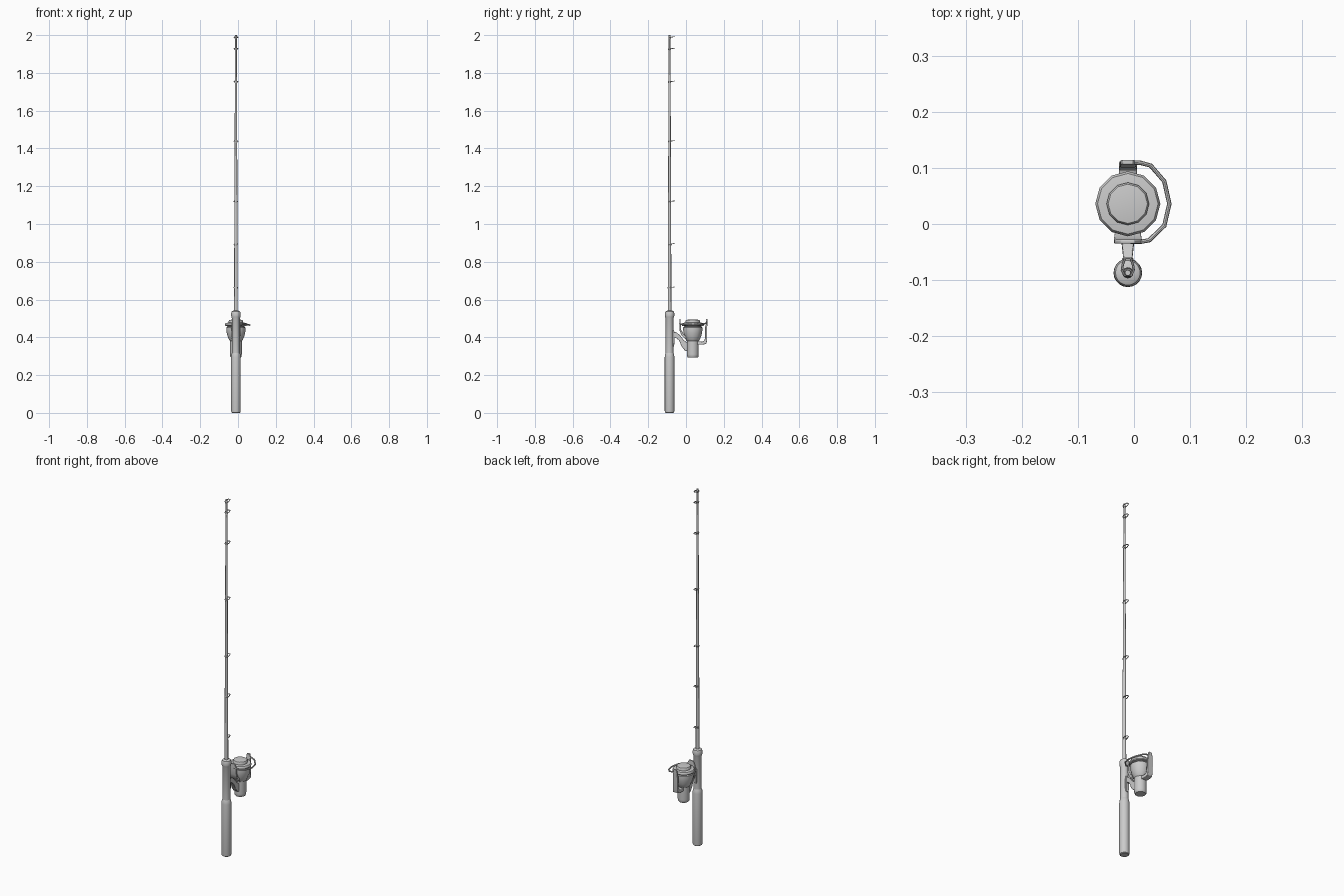
import bpy, math
from mathutils import Vector

CX, ROD_Y, REEL_Y = -0.011, -0.087, 0.036


def make(name, verts, faces, smooth=True):
    me = bpy.data.meshes.new(name)
    me.from_pydata(verts, [], faces)
    ob = bpy.data.objects.new(name, me)
    bpy.context.collection.objects.link(ob)
    bpy.ops.object.select_all(action='DESELECT')
    bpy.context.view_layer.objects.active = ob
    ob.select_set(True)
    bpy.ops.object.mode_set(mode='EDIT')
    bpy.ops.mesh.select_all(action='SELECT')
    bpy.ops.mesh.normals_make_consistent(inside=False)
    bpy.ops.object.mode_set(mode='OBJECT')
    if smooth:
        bpy.ops.object.shade_smooth_by_angle(angle=math.radians(35))
    return ob


def bridge(n_rings, n, closed=False):
    faces = []
    for i in range(n_rings if closed else n_rings - 1):
        k = (i + 1) % n_rings
        faces += [(i*n + j, i*n + (j+1) % n, k*n + (j+1) % n, k*n + j) for j in range(n)]
    if not closed:
        faces += [tuple(range(n))[::-1], tuple(range((n_rings-1)*n, n_rings*n))]
    return faces


def lathe(name, profile, y, n):
    """Revolve (radius, z) points round a vertical axis."""
    verts = [(CX + r*math.sin(2*math.pi*j/n), y + r*math.cos(2*math.pi*j/n), z)
             for r, z in profile for j in range(n)]
    return make(name, verts, bridge(len(profile), n))


def tube(name, pts, r, n=6, closed=False):
    """Round wire following a path that stays near horizontal."""
    pts = [Vector(p) for p in pts]
    m, verts = len(pts), []
    for i, p in enumerate(pts):
        a = pts[(i-1) % m] if closed else pts[max(i-1, 0)]
        b = pts[(i+1) % m] if closed else pts[min(i+1, m-1)]
        side = (b - a).cross(Vector((0, 0, 1))).normalized()
        up = side.cross(b - a).normalized()
        for j in range(n):
            t = 2*math.pi*j/n
            verts.append(p + side*r*math.cos(t) + up*r*math.sin(t))
    return make(name, verts, bridge(m, n, closed))


def strap(name, sections, bevel=0.002):
    """Rectangular bar; each section = (y0, z0, y1, z1, half width)."""
    verts = []
    for y0, z0, y1, z1, w in sections:
        verts += [(CX-w, y0, z0), (CX+w, y0, z0), (CX+w, y1, z1), (CX-w, y1, z1)]
    ob = make(name, verts, bridge(len(sections), 4))
    mod = ob.modifiers.new("bevel", 'BEVEL')
    mod.width = bevel
    mod.segments = 2
    return ob


# Rod: grip, reel seat with end collar, tapering blank
lathe("grip", [(0.020, 0), (0.024, 0.003), (0.0255, 0.010), (0.0255, 0.295),
               (0.024, 0.308), (0.0205, 0.318)], ROD_Y, 20)
lathe("reel_seat", [(0.0205, 0.31), (0.0205, 0.50), (0.024, 0.508), (0.025, 0.515),
                    (0.025, 0.528), (0.022, 0.537), (0.014, 0.541)], ROD_Y, 20)
lathe("blank", [(0.0095, 0.53), (0.0088, 0.90), (0.0075, 1.20),
                (0.0065, 1.50), (0.0055, 1.80), (0.005, 2.0)], ROD_Y, 12)

# Line guides: pinched wire loop with a small eye, tilted slightly up
for i, z in enumerate((0.662, 0.892, 1.118, 1.437, 1.752, 1.926, 1.987)):
    half = [(0.006, -0.092), (0.0105, -0.082), (0.009, -0.072), (0.005, -0.061)]
    loop = half + [(-x, y) for x, y in reversed(half)]
    tube(f"guide_{i+1}", [(CX+x, y, z + (y+0.092)*0.15) for x, y in loop], 0.0022, 6, True)
    lathe(f"guide_wrap_{i+1}", [(0.008, z-0.006), (0.0100 - i*0.0006, z-0.004),
                                (0.0100 - i*0.0006, z+0.004), (0.007 - i*0.0003, z+0.006)], ROD_Y, 12)

# Reel foot against the seat and the curved stem to the body
strap("reel_foot", [(-0.080, 0.352, -0.064, 0.352, 0.007), (-0.080, 0.37, -0.061, 0.37, 0.010),
                    (-0.080, 0.42, -0.060, 0.42, 0.010), (-0.080, 0.44, -0.064, 0.44, 0.007)])
strap("reel_stem", [(-0.066, 0.432, -0.066, 0.398, 0.008), (-0.048, 0.425, -0.054, 0.398, 0.009),
                    (-0.030, 0.409, -0.037, 0.384, 0.011), (-0.013, 0.387, -0.023, 0.352, 0.012),
                    (0.004, 0.373, -0.006, 0.330, 0.013), (0.03, 0.36, 0.03, 0.32, 0.013)])

# Reel body, rotor cup and spool
lathe("reel_body", [(0.026, 0.293), (0.030, 0.298), (0.031, 0.31), (0.031, 0.388)], REEL_Y, 16)
lathe("rotor", [(0.031, 0.380), (0.036, 0.386), (0.044, 0.405), (0.049, 0.425),
                (0.051, 0.440), (0.051, 0.452), (0.044, 0.456)], REEL_Y, 12)
lathe("spool", [(0.044, 0.452), (0.044, 0.458), (0.055, 0.460), (0.058, 0.464), (0.058, 0.470),
                (0.054, 0.476), (0.040, 0.478)], REEL_Y, 12)
lathe("drag_knob", [(0.038, 0.474), (0.038, 0.487), (0.035, 0.492), (0.020, 0.494)], REEL_Y, 12)

# Bail arms: long outer one and short inner one
strap("outer_arm", [(0.05, 0.380, 0.05, 0.361, 0.016), (0.085, 0.377, 0.088, 0.361, 0.016),
                    (0.096, 0.381, 0.108, 0.366, 0.016), (0.101, 0.395, 0.112, 0.385, 0.015),
                    (0.101, 0.455, 0.112, 0.455, 0.014), (0.106, 0.475, 0.114, 0.475, 0.013),
                    (0.106, 0.498, 0.114, 0.498, 0.009)])
strap("inner_arm", [(0.0, 0.405, 0.0, 0.388, 0.022), (-0.014, 0.420, -0.022, 0.408, 0.023),
                    (-0.026, 0.440, -0.034, 0.436, 0.025), (-0.028, 0.475, -0.035, 0.475, 0.024),
                    (-0.028, 0.496, -0.035, 0.496, 0.012)])

# Bail wire sweeping round the spool
tube("bail_wire", [(-0.006, 0.110, 0.480), (0.012, 0.109, 0.478), (0.030, 0.104, 0.474),
                   (0.054, 0.076, 0.467), (0.063, 0.036, 0.465), (0.054, -0.003, 0.467),
                   (0.027, -0.029, 0.470), (0.010, -0.032, 0.472), (-0.006, -0.032, 0.472)], 0.004, 8)
